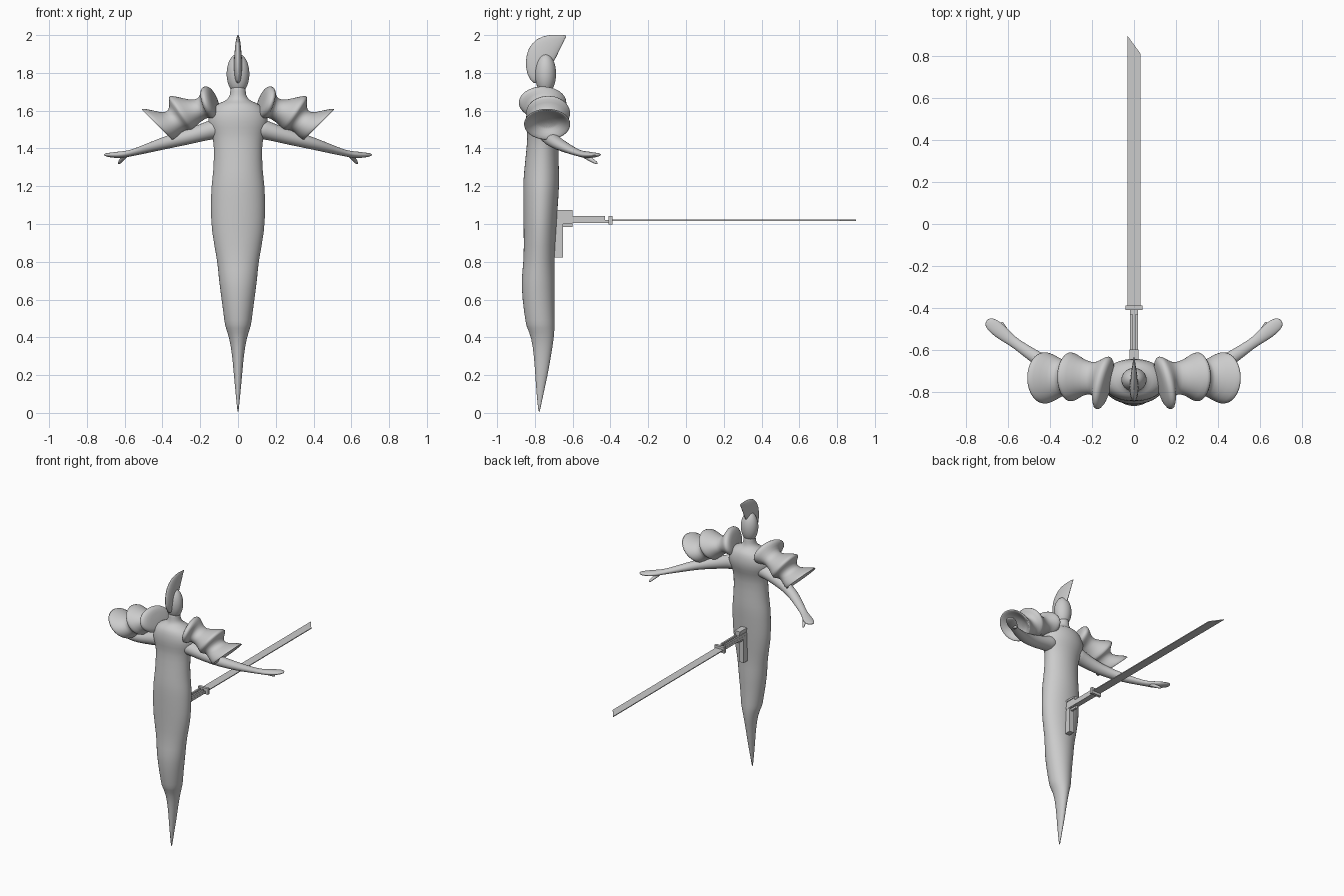
import bpy, bmesh, math
from mathutils import Vector as V

grey = bpy.data.materials.new("plain grey")
grey.diffuse_color = (0.6, 0.6, 0.6, 1)


def add(name, bm, smooth=False, mirror=False):
    bmesh.ops.recalc_face_normals(bm, faces=bm.faces[:])
    me = bpy.data.meshes.new(name)
    bm.to_mesh(me)
    bm.free()
    me.materials.append(grey)
    ob = bpy.data.objects.new(name, me)
    bpy.context.collection.objects.link(ob)
    if mirror:
        ob.modifiers.new("mirror", 'MIRROR').use_mirror_merge = False
    if smooth:
        me.shade_smooth()
        ob.modifiers.new("subsurf", 'SUBSURF').levels = 1
        ob.modifiers["subsurf"].render_levels = 1
    return ob


def loft(name, rings, n=28, mirror=False):
    """Skin elliptical rings given as (centre, half axis u, half axis v)."""
    bm = bmesh.new()
    loops = []
    for c, u, v in rings:
        loops.append([bm.verts.new(V(c) + V(u) * math.cos(t) + V(v) * math.sin(t))
                      for t in (2 * math.pi * i / n for i in range(n))])
    for a, b in zip(loops, loops[1:]):
        for i in range(n):
            j = (i + 1) % n
            bm.faces.new((a[i], a[j], b[j], b[i]))
    bm.faces.new(loops[0])
    bm.faces.new(loops[-1])
    return add(name, bm, True, mirror)


def tube(name, pts, mirror=True):
    """Limb along points (x, y, z, horizontal radius, vertical radius)."""
    rings = []
    for i, p in enumerate(pts):
        d = V(pts[min(i + 1, len(pts) - 1)][:3]) - V(pts[max(i - 1, 0)][:3])
        d.normalize()
        u = d.cross(V((0, 0, 1))).normalized()
        rings.append((p[:3], u * p[3], u.cross(d) * p[4]))
    return loft(name, rings, 16, mirror)


def box(name, x, y0, y1, z0, z1, cx=0):
    bm = bmesh.new()
    bmesh.ops.create_cube(bm, size=1)
    for v in bm.verts:
        v.co = (cx + v.co.x * 2 * x, y0 + (v.co.y + .5) * (y1 - y0), z0 + (v.co.z + .5) * (z1 - z0))
    return add(name, bm)


# Tapering body and neck: z, half width, centre y, half depth
body = [(0, .003, -.778, .003), (.1, .012, -.773, .018), (.2, .022, -.765, .033),
        (.3, .03, -.76, .045), (.4, .046, -.758, .06), (.455, .067, -.77, .074),
        (.475, .071, -.772, .077), (.6, .087, -.782, .085), (.72, .104, -.783, .09),
        (.8, .108, -.778, .08), (.97, .144, -.773, .087), (1.1, .144, -.77, .092),
        (1.2, .143, -.767, .096), (1.27, .131, -.765, .094), (1.42, .126, -.76, .082),
        (1.48, .14, -.75, .09), (1.54, .165, -.745, .105), (1.6, .15, -.745, .1),
        (1.637, .11, -.745, .085), (1.65, .07, -.745, .06), (1.67, .046, -.745, .047),
        (1.70, .04, -.745, .042), (1.75, .04, -.745, .042)]
loft("body", [((0, y, z), (w, 0, 0), (0, d, 0)) for z, w, y, d in body])

# Egg-shaped head
bm = bmesh.new()
bmesh.ops.create_uvsphere(bm, u_segments=28, v_segments=16, radius=1)
for v in bm.verts:
    v.co = (v.co.x * .061, -.744 + v.co.y * .057, 1.795 + v.co.z * .107)
add("head", bm, True)

# Crest: outer and inner edge points in the yz plane, half thickness
crest = [(-.80, 1.73, -.75, 1.76, .012), (-.847, 1.79, -.74, 1.80, .021),
         (-.85, 1.87, -.71, 1.845, .022), (-.838, 1.93, -.69, 1.875, .019),
         (-.79, 1.985, -.667, 1.925, .014), (-.73, 2.002, -.65, 1.96, .008),
         (-.67, 2.002, -.64, 1.982, .005), (-.633, 1.999, -.634, 1.993, .003)]
loft("crest", [((0, (a + c) / 2, (b + d) / 2), (0, (a - c) / 2, (b - d) / 2), (t, 0, 0))
               for a, b, c, d, t in crest], 24)

# Flared shoulder armour: x, y, z, tilt, radius, depth radius
armour = [(.12, -.755, 1.65, 18, .05, .07), (.128, -.76, 1.648, 18, .083, .115),
          (.15, -.76, 1.643, 18, .093, .132), (.168, -.755, 1.636, 18, .082, .115),
          (.18, -.745, 1.62, 20, .06, .085), (.205, -.735, 1.602, 24, .055, .075),
          (.255, -.73, 1.597, 30, .08, .09), (.298, -.73, 1.592, 34, .111, .121),
          (.31, -.73, 1.582, 35, .106, .116), (.315, -.73, 1.56, 36, .075, .085),
          (.338, -.735, 1.535, 41, .062, .082), (.388, -.735, 1.532, 43, .098, .108),
          (.428, -.735, 1.53, 45, .119, .127), (.434, -.735, 1.523, 45, .112, .12),
          (.405, -.735, 1.54, 45, .07, .08), (.37, -.735, 1.54, 45, .04, .05)]
rings = []
for x, y, z, a, r, d in armour:
    s, c = math.sin(math.radians(a)), math.cos(math.radians(a))
    yaw = -.22 if x < .17 else 0
    rings.append(((x, y, z), (s * r, 0, c * r), (yaw * d, -0 + d, 0)))
loft("shoulder_armour", rings, 32, True)

# Arms, flat hands, thumbs
tube("arm", [(.07, -.745, 1.515, .07, .065), (.14, -.745, 1.50, .055, .05),
             (.25, -.73, 1.465, .045, .042), (.36, -.70, 1.437, .038, .036),
             (.45, -.65, 1.41, .035, .028), (.53, -.595, 1.385, .027, .02),
             (.58, -.56, 1.372, .024, .016), (.62, -.528, 1.366, .034, .019),
             (.66, -.495, 1.365, .036, .015), (.69, -.472, 1.366, .03, .01),
             (.705, -.462, 1.367, .012, .005)])
tube("thumb", [(.59, -.55, 1.366, .012, .012), (.61, -.515, 1.348, .013, .012),
               (.625, -.485, 1.33, .01, .01), (.632, -.468, 1.318, .005, .005)])

# Long thin blade with a slanted tip
bm = bmesh.new()
pts = [(-.032, -.40), (.03, -.40), (.03, .815), (-.032, .9)]
f = bm.faces.new([bm.verts.new((x, y, 1.017)) for x, y in pts])
up = bmesh.ops.extrude_face_region(bm, geom=[f])["geom"]
bmesh.ops.translate(bm, verts=[g for g in up if isinstance(g, bmesh.types.BMVert)], vec=(0, 0, .006))
add("blade", bm)

# Guard, handle rails and pistol-like mount at the back
box("blade_guard", .04, -.41, -.39, .998, 1.042)
box("handle", .02, -.69, -.40, 1.005, 1.022)
for s in (-1, 1):
    box("handle_rail", .006, -.69, -.43, 1.02, 1.042, s * .013)
box("mount_body", .017, -.70, -.60, 1.0, 1.06)
box("mount_top", .022, -.69, -.60, 1.06, 1.073)
box("mount_grip", .018, -.71, -.65, .823, 1.01)
box("trigger_guard", .008, -.66, -.60, .985, 1.003)
